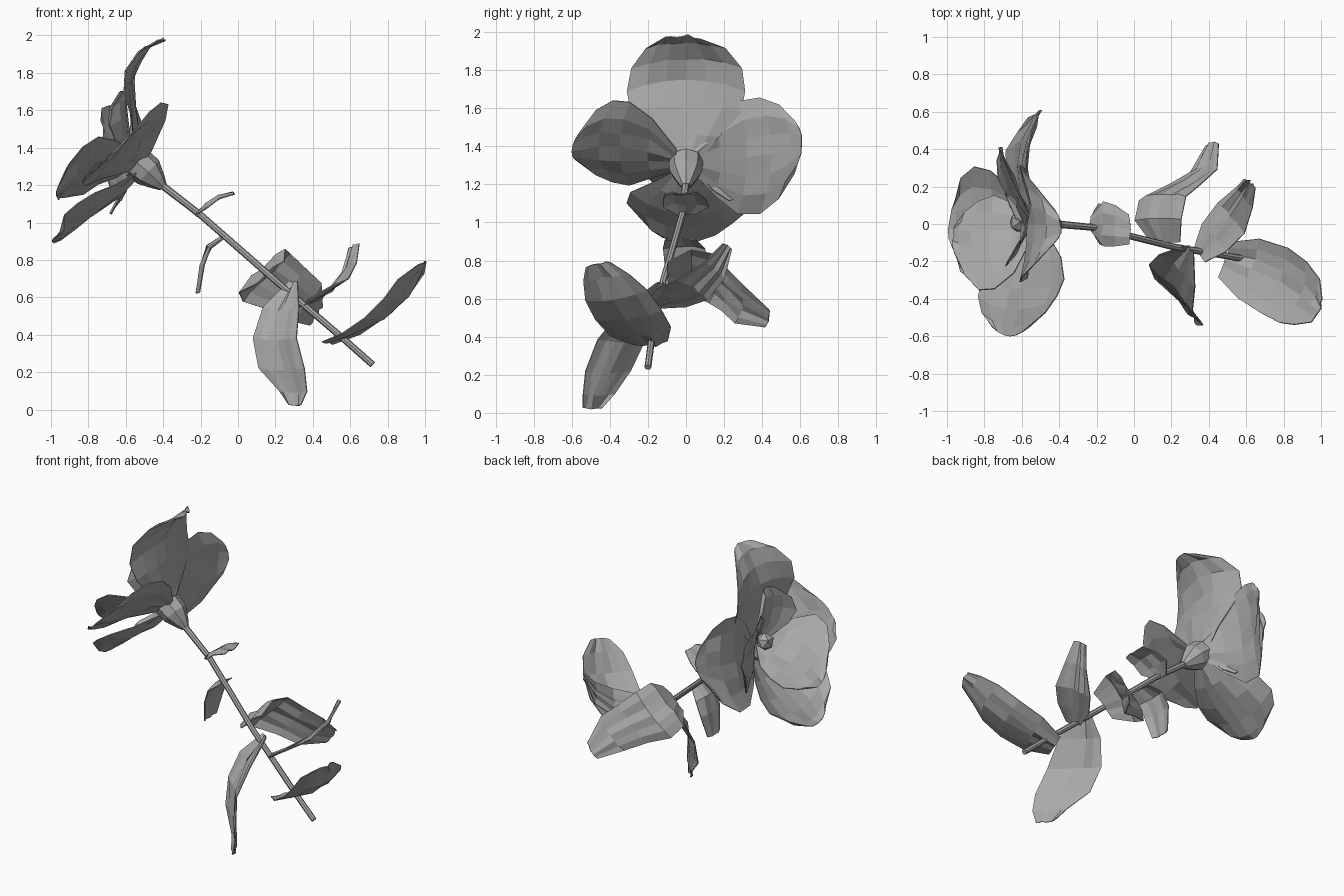
import bpy
import bmesh
import math
import random
from mathutils import Vector

random.seed(4)
cube = bpy.data.objects.get("Cube")
if cube:
    bpy.data.objects.remove(cube, do_unlink=True)

# One plain grey material for the whole flower
GREY = (0.4, 0.4, 0.4, 1)
grey = bpy.data.materials.new("plain grey")
grey.use_nodes = True
grey.diffuse_color = GREY
shader = next(n for n in grey.node_tree.nodes if n.type == "BSDF_PRINCIPLED")
shader.inputs["Base Color"].default_value = GREY
shader.inputs["Roughness"].default_value = 0.8


def finish(name, bm):
    """Turn a bmesh into a flat shaded object in the scene."""
    mesh = bpy.data.meshes.new(name)
    bm.to_mesh(mesh)
    bm.free()
    mesh.materials.append(grey)
    obj = bpy.data.objects.new(name, mesh)
    bpy.context.collection.objects.link(obj)
    return obj


def bridge(bm, rows, closed=False):
    """Join consecutive rows of vertices with quads."""
    for low, high in zip(rows, rows[1:]):
        count = len(low)
        for i in range(count if closed else count - 1):
            j = (i + 1) % count
            bm.faces.new((low[i], low[j], high[j], high[i]))


def tube(name, path, sides=8):
    """Loft circles along a path of (x, y, z, radius)."""
    bm = bmesh.new()
    points = [Vector(p[:3]) for p in path]
    rows = []
    for i, p in enumerate(points):
        along = points[min(i + 1, len(points) - 1)] - points[max(i - 1, 0)]
        u = along.cross(Vector((0, 1, 0))).normalized()
        v = along.cross(u).normalized()
        angles = [math.tau * k / sides for k in range(sides)]
        rows.append([bm.verts.new(p + path[i][3] * (u * math.cos(a) + v * math.sin(a)))
                     for a in angles])
    bridge(bm, rows, closed=True)
    bm.faces.new(rows[0])
    bm.faces.new(rows[-1])
    bmesh.ops.recalc_face_normals(bm, faces=bm.faces)
    return finish(name, bm)


def blade(name, path, side, end_side=None, cup=0.1, rounding=0.4, columns=7):
    """Leaf or petal: path of (x, y, z, half width) swept across a side direction."""
    bm = bmesh.new()
    points = [Vector(p[:3]) for p in path]
    last = len(points) - 1
    start, end = Vector(side), Vector(end_side or side)
    rows = []
    for i, p in enumerate(points):
        along = (points[min(i + 1, last)] - points[max(i - 1, 0)]).normalized()
        across = start.lerp(end, i / last).normalized()
        normal = along.cross(across).normalized()
        width = path[i][3]
        row = []
        for k in range(columns):
            u = 2 * k / (columns - 1) - 1
            bend = cup * width * u * u + random.uniform(-1, 1) * 0.012
            back = rounding * width * u * u * i / last
            row.append(bm.verts.new(p + across * width * u + normal * bend - along * back))
        rows.append(row)
    bridge(bm, rows)
    obj = finish(name, bm)
    sheet = obj.modifiers.new("thin sheet", "SOLIDIFY")
    sheet.thickness = 0.006
    sheet.offset = 0
    return obj


# Stem, calyx and flower centre
tube("stem", [(.72, -.2, .24, .018), (.55, -.18, .39, .018), (.2, -.12, .69, .018),
              (-.2, -.02, 1.04, .018), (-.42, 0, 1.21, .02)])
tube("calyx", [(-.4, 0, 1.19, .025), (-.43, 0, 1.22, .05), (-.48, 0, 1.27, .085),
               (-.54, 0, 1.32, .09)])
centre = bmesh.new()
bmesh.ops.create_icosphere(centre, subdivisions=1, radius=.06)
bmesh.ops.translate(centre, verts=centre.verts, vec=(-.61, .01, 1.37))
finish("flower_centre", centre)

# Outer petals
blade("top_petal",
      [(-.52, 0, 1.3, .05), (-.53, 0, 1.46, .17), (-.54, 0, 1.62, .29), (-.56, 0, 1.75, .31),
       (-.53, 0, 1.86, .29), (-.46, -.01, 1.94, .21), (-.39, -.02, 1.98, .09)],
      (0, 1, 0), cup=.14)
blade("left_back_petal",
      [(-.52, .04, 1.32, .06), (-.57, .18, 1.33, .2), (-.59, .32, 1.34, .3),
       (-.57, .45, 1.36, .31), (-.53, .55, 1.39, .25), (-.5, .61, 1.41, .14)],
      (.16, 0, 1), cup=-.14)
blade("front_petal",
      [(-.52, -.05, 1.33, .08), (-.55, -.2, 1.38, .23), (-.59, -.35, 1.4, .31),
       (-.62, -.46, 1.4, .3), (-.65, -.55, 1.39, .24), (-.67, -.6, 1.38, .13)],
      (.72, 0, .69))
blade("lower_petal",
      [(-.53, 0, 1.26, .06), (-.64, 0, 1.14, .2), (-.76, -.01, 1.05, .29),
       (-.87, -.01, .97, .31), (-.95, -.02, .91, .25), (-.99, -.03, .89, .15)],
      (0, 1, -.08), cup=-.28)

# Inner petals
blade("inner_lower_petal",
      [(-.55, -.03, 1.34, .06), (-.65, -.09, 1.32, .21), (-.77, -.12, 1.28, .28),
       (-.87, -.12, 1.22, .27), (-.94, -.1, 1.17, .19), (-.97, -.09, 1.14, .1)],
      (0, .88, -.46), cup=-.12)
blade("inner_left_petal",
      [(-.55, .03, 1.36, .06), (-.62, .14, 1.37, .2), (-.66, .25, 1.38, .26),
       (-.7, .34, 1.4, .24), (-.72, .41, 1.43, .14)],
      (-.12, -.12, 1), cup=-.1)
blade("inner_top_petal",
      [(-.55, 0, 1.36, .05), (-.58, -.01, 1.47, .17), (-.6, -.02, 1.57, .21),
       (-.6, -.03, 1.66, .17), (-.59, -.04, 1.72, .07)],
      (0, 1, 0), cup=.42)

# Lower leaves
blade("end_leaf",
      [(.49, -.19, .35, .1), (.63, -.24, .4, .17), (.78, -.31, .49, .19),
       (.89, -.38, .6, .18), (.95, -.43, .71, .14), (.99, -.47, .78, .07)],
      (.3, .9, .12), (.45, .85, .15), cup=.18, rounding=.15)
blade("left_leaf",
      [(.35, -.17, .57, .05), (.43, -.07, .61, .11), (.52, .04, .66, .12),
       (.59, .15, .76, .08), (.62, .22, .88, .04)],
      (.5, -.6, .4), rounding=.2)
blade("back_leaf",
      [(.16, -.1, .74, .1), (.12, .03, .75, .17), (.15, .16, .71, .18),
       (.27, .22, .64, .15), (.37, .3, .57, .13), (.41, .44, .5, .06)],
      (.8, 0, .65), (.5, .1, .7), rounding=.2)
blade("hanging_leaf",
      [(.3, -.13, .68, .03), (.24, -.24, .53, .13), (.21, -.33, .37, .17),
       (.25, -.4, .21, .17), (.3, -.46, .09, .11), (.31, -.49, .02, .06)],
      (.7, -.62, 0), (.62, -.72, 0), rounding=.1)

# Small upper leaves
blade("small_upper_leaf",
      [(-.23, 0, 1.04, .04), (-.17, 0, 1.1, .12), (-.1, -.01, 1.14, .11), (-.02, -.03, 1.16, .08)],
      (0, 1, 0), cup=-.08, rounding=.1, columns=5)
blade("small_lower_leaf",
      [(-.09, -.03, .92, .08), (-.16, -.01, .87, .11), (-.2, 0, .77, .11), (-.22, 0, .62, .07)],
      (0, 1, 0), cup=.08, rounding=.1, columns=5)
